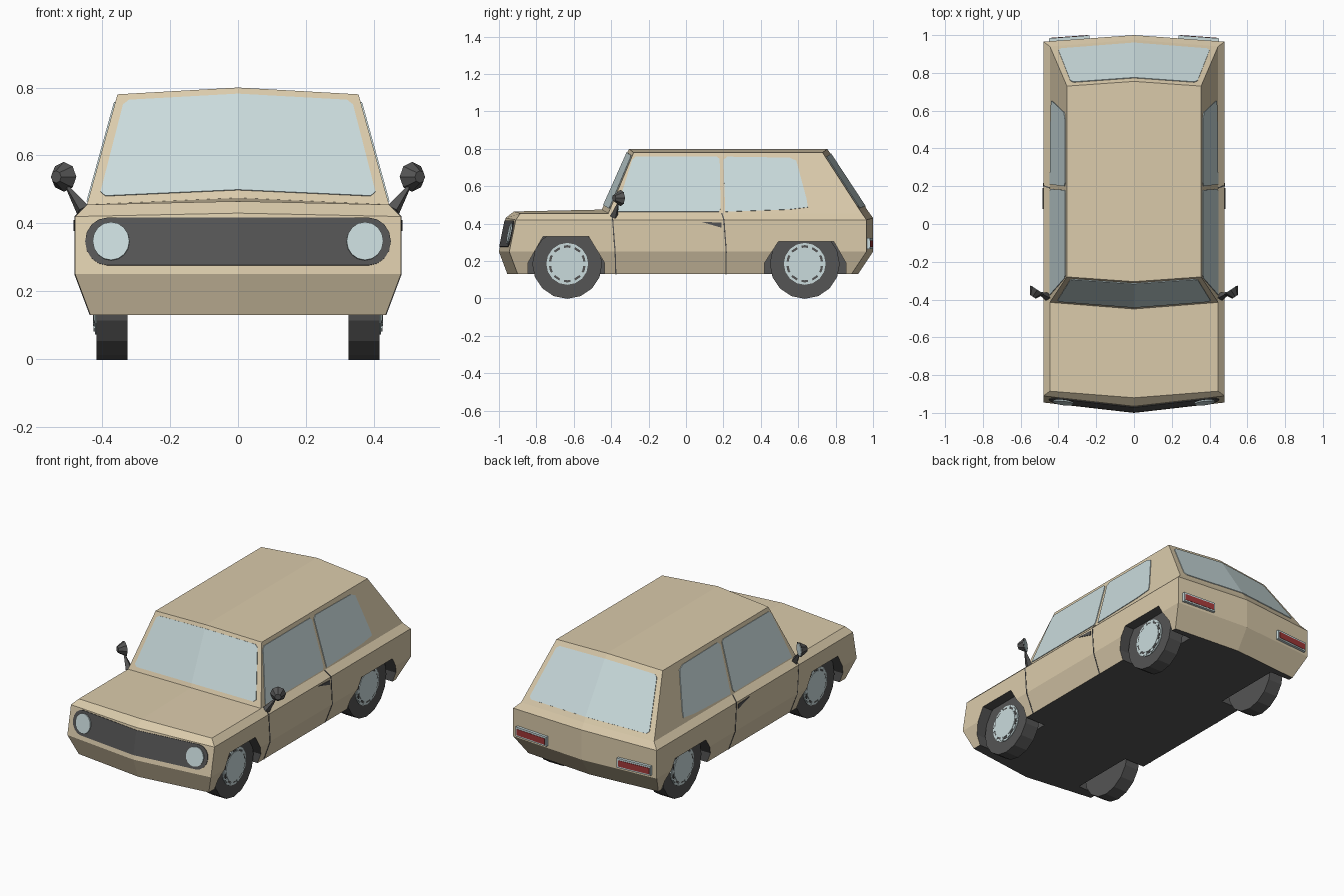
import bpy, bmesh
from math import sin, cos, pi
from mathutils import Vector, Matrix

if "Cube" in bpy.data.objects:
    bpy.data.objects.remove(bpy.data.objects["Cube"])


def material(name, r, g, b):
    m = bpy.data.materials.new(name)
    m.use_nodes = True
    m.diffuse_color = (r, g, b, 1)
    m.node_tree.nodes["Principled BSDF"].inputs["Base Color"].default_value = (r, g, b, 1)
    return m


PAINT = material("tan paint", 0.71, 0.60, 0.41)
DARK = material("dark rubber", 0.09, 0.09, 0.09)
PALE = material("pale glass", 0.59, 0.71, 0.72)
RED = material("red lamp", 0.36, 0.04, 0.04)


def make(name, verts, faces, *mats):
    me = bpy.data.meshes.new(name)
    me.from_pydata([tuple(v) for v in verts], [], faces)
    bm = bmesh.new()
    bm.from_mesh(me)
    bmesh.ops.recalc_face_normals(bm, faces=bm.faces)
    bm.to_mesh(me)
    bm.free()
    for m in mats:
        me.materials.append(m)
    ob = bpy.data.objects.new(name, me)
    bpy.context.collection.objects.link(ob)
    return ob


def plate(name, polys, mat, thick=0.008):
    """Thin panel made of one or more polygons, centred on the surface."""
    verts, faces = [], []
    for p in polys:
        faces.append(range(len(verts), len(verts) + len(p)))
        verts += p
    ob = make(name, verts, [list(f) for f in faces], mat)
    bm = bmesh.new()
    bm.from_mesh(ob.data)
    bmesh.ops.remove_doubles(bm, verts=bm.verts, dist=1e-5)
    bm.to_mesh(ob.data)
    bm.free()
    s = ob.modifiers.new("thickness", "SOLIDIFY")
    s.thickness, s.offset = thick, 0
    return ob


def cylinder(name, r1, r2, a, b, sides, mat):
    """Tapered cylinder from point a to point b."""
    a, b = Vector(a), Vector(b)
    bm = bmesh.new()
    turn = (b - a).to_track_quat("Z", "Y").to_matrix().to_4x4()
    bmesh.ops.create_cone(bm, cap_ends=True, segments=sides, radius1=r1, radius2=r2,
                          depth=(b - a).length, matrix=Matrix.Translation((a + b) / 2) @ turn)
    me = bpy.data.meshes.new(name)
    bm.to_mesh(me)
    bm.free()
    me.materials.append(mat)
    ob = bpy.data.objects.new(name, me)
    bpy.context.collection.objects.link(ob)
    return ob


# Body shell: four stacked rings, then hood, cabin and roof
def ring(x, fc, fe, re, rc, ze, zc):
    mid = -0.415
    return [(0, fc, zc), (x, fe, ze), (x, mid, ze), (x, re, ze),
            (0, rc, zc), (-x, re, ze), (-x, mid, ze), (-x, fe, ze)]


V = ring(0.435, -0.955, -0.90, 0.885, 0.92, 0.13, 0.13)
V += ring(0.48, -1.0, -0.945, 0.965, 1.0, 0.25, 0.25)
V += ring(0.48, -0.965, -0.91, 0.965, 1.0, 0.42, 0.43)
V += ring(0.445, -0.92, -0.885, 0.94, 0.975, 0.455, 0.465)
V += [(0, -0.45, 0.475), (0, -0.305, 0.80), (0.355, -0.28, 0.78), (0.355, 0.73, 0.78),
      (0, 0.755, 0.80), (-0.355, 0.73, 0.78), (-0.355, -0.28, 0.78)]
F = [list(range(8))]
for k in range(3):
    F += [[8 * k + i, 8 * k + (i + 1) % 8, 8 * k + 8 + (i + 1) % 8, 8 * k + 8 + i] for i in range(8)]
s, wc, t = 24, 32, 33
F += [[s, s + 1, s + 2, wc], [s, wc, s + 6, s + 7],
      [wc, s + 2, t + 1, t], [wc, t, t + 5, s + 6],
      [t, t + 1, t + 2, t + 3], [t, t + 3, t + 4, t + 5],
      [s + 2, s + 3, t + 2, t + 1], [s + 6, t + 5, t + 4, s + 5],
      [s + 3, s + 4, t + 3, t + 2], [s + 4, s + 5, t + 4, t + 3]]
body = make("body", V, F, PAINT, DARK)
body.data.polygons[0].material_index = 1

# Wheel arches cut out of the body
CV, CF = [], []
for side in (1, -1):
    for lo, hi, in0, in1, top in ((-0.845, -0.435, -0.765, -0.52, 0.33), (0.42, 0.855, 0.495, 0.79, 0.305)):
        outline = [(lo, 0), (lo, 0.19), (in0, top), (in1, top), (hi, 0.19), (hi, 0)]
        n, b = len(outline), len(CV)
        CV += [(side * x, y, z) for x in (0.3, 0.6) for y, z in outline]
        CF += [list(range(b, b + n)), list(range(b + n, b + 2 * n))]
        CF += [[b + i, b + (i + 1) % n, b + n + (i + 1) % n, b + n + i] for i in range(n)]
cutter = make("arch_cutter", CV, CF, PAINT, DARK)
for p in cutter.data.polygons:
    p.material_index = 1
cutter.hide_render = True
cut = body.modifiers.new("arches", "BOOLEAN")
cut.operation, cut.solver, cut.object = "DIFFERENCE", "EXACT", cutter
bpy.context.view_layer.objects.active = body
bpy.ops.object.modifier_apply(modifier=cut.name)
bpy.data.objects.remove(cutter)


# Windscreen and rear window: folded panes with clipped outer corners
def pane(name, corners, v0, v1, u):
    c0, e0, e1, c1 = [Vector(V[i]) for i in corners]
    clip = 0.04
    uv = [(0, v0), (u - clip, v0), (u, v0 + clip), (u, v1 - clip), (u - clip, v1), (0, v1)]
    half = [c0.lerp(e0, a).lerp(c1.lerp(e1, a), b) for a, b in uv]
    plate(name, [half, [Vector((-p.x, p.y, p.z)) for p in half]], PALE)


pane("windscreen", (wc, s + 2, t + 1, t), 0.07, 0.94, 0.93)
pane("rear_window", (s + 4, s + 3, t + 2, t + 3), 0.08, 0.92, 0.92)


def side_x(z):
    """Half width of the body side at height z."""
    prof = [(0.13, 0.435), (0.25, 0.48), (0.42, 0.48), (0.455, 0.445), (0.78, 0.355)]
    for (za, xa), (zb, xb) in zip(prof, prof[1:]):
        if z <= zb:
            return xa + (xb - xa) * (z - za) / (zb - za)


def front_pt(x, z):
    return Vector((x, -1.0 + 0.115 * abs(x) + 0.2 * (z - 0.25), z))


def rear_pt(x, z, out=0):
    return Vector((x, 1.0 - 0.073 * abs(x) + out, z))


FRONT_GLASS = [(-0.375, 0.463), (0.175, 0.463), (0.185, 0.48), (0.18, 0.745),
               (0.165, 0.757), (-0.27, 0.757), (-0.288, 0.74)]
REAR_GLASS = [(0.21, 0.463), (0.55, 0.475), (0.652, 0.487), (0.645, 0.53), (0.59, 0.735),
              (0.555, 0.752), (0.22, 0.757), (0.2, 0.74)]
HANDLE = [(0.08, 0.41), (0.19, 0.405), (0.19, 0.378)]
SEAMS = {"front_door_seam": [(-0.395, 0.455), (-0.395, 0.42), (-0.382, 0.25), (-0.378, 0.13)],
         "rear_door_seam": [(0.188, 0.455), (0.2, 0.42), (0.212, 0.25), (0.21, 0.13)]}

for side, tag in ((1, "left_"), (-1, "right_")):
    def on_side(y, z):
        return Vector((side * side_x(z), y, z))

    # Side glass, handle and door seams
    for name, pts, mat in (("front_side_window", FRONT_GLASS, PALE),
                           ("rear_side_window", REAR_GLASS, PALE), ("door_handle", HANDLE, DARK)):
        plate(tag + name, [[on_side(*p) for p in pts]], mat)
    for name, pts in SEAMS.items():
        plate(tag + name, [[on_side(ya, za), on_side(ya + 0.006, za), on_side(yb + 0.006, zb), on_side(yb, zb)]
                           for (ya, za), (yb, zb) in zip(pts, pts[1:])], DARK, 0.004)

    # Wheels with trimmed hubs
    for y, end in ((-0.635, "front_"), (0.635, "rear_")):
        def disc(name, r, x0, x1, sides, mat):
            cylinder(tag + end + name, r, r, (side * x0, y, 0.185), (side * x1, y, 0.185), sides, mat)
        disc("tyre", 0.187, 0.325, 0.417, 16, DARK)
        disc("rim", 0.112, 0.4, 0.421, 16, PALE)
        disc("rim_groove", 0.1, 0.4, 0.423, 16, DARK)
        disc("hubcap", 0.088, 0.4, 0.427, 16, PALE)
        spokes = []
        for i in range(10):
            a = 2 * pi * i / 10
            spokes.append([Vector((side * 0.423, y + r * cos(a + d), 0.185 + r * sin(a + d)))
                           for r, d in ((0.08, -0.13), (0.105, -0.13), (0.105, 0.13), (0.08, 0.13))])
        plate(tag + end + "rim_spokes", spokes, PALE, 0.004)

    # Headlight
    plate(tag + "headlight", [[front_pt(side * (0.373 + 0.054 * cos(a)), 0.346 + 0.056 * sin(a))
                               for a in [2 * pi * i / 16 for i in range(16)]]], PALE, 0.022)

    # Tail light: pale housing with a red lens
    def patch(x0, x1, z0, z1, out):
        return [rear_pt(side * x, z, out) for x, z in ((x0, z0), (x1, z0), (x1, z1), (x0, z1))]
    plate(tag + "tail_light_housing", [patch(0.235, 0.45, 0.265, 0.322, 0.005)], PALE, 0.022)
    plate(tag + "tail_light_lens", [patch(0.245, 0.443, 0.274, 0.311, 0.015)], RED, 0.006)

    # Door mirror
    base, tip = Vector((side * 0.513, -0.35, 0.537)), Vector((side * 0.507, -0.40, 0.535))
    facing = Vector((-side * 0.55, 0.83, 0))
    cylinder(tag + "mirror_stem", 0.022, 0.006, (side * 0.458, -0.385, 0.44), (side * 0.502, -0.365, 0.505), 4, DARK)
    cylinder(tag + "mirror_shell", 0.044, 0.018, base, base - facing * 0.042, 8, DARK)
    cylinder(tag + "mirror_glass", 0.038, 0.038, base, base + facing * 0.003, 8, PALE)

# Grille: dark band with rounded ends, folded at the centre
end = [(0.385 + 0.065 * cos(a), 0.346 + 0.07 * sin(a)) for a in [pi * (i / 8 - 0.5) for i in range(9)]]
half = [(0, 0.276)] + end + [(0, 0.416)]
plate("grille", [[front_pt(k * x, z) for x, z in half] for k in (1, -1)], DARK)
